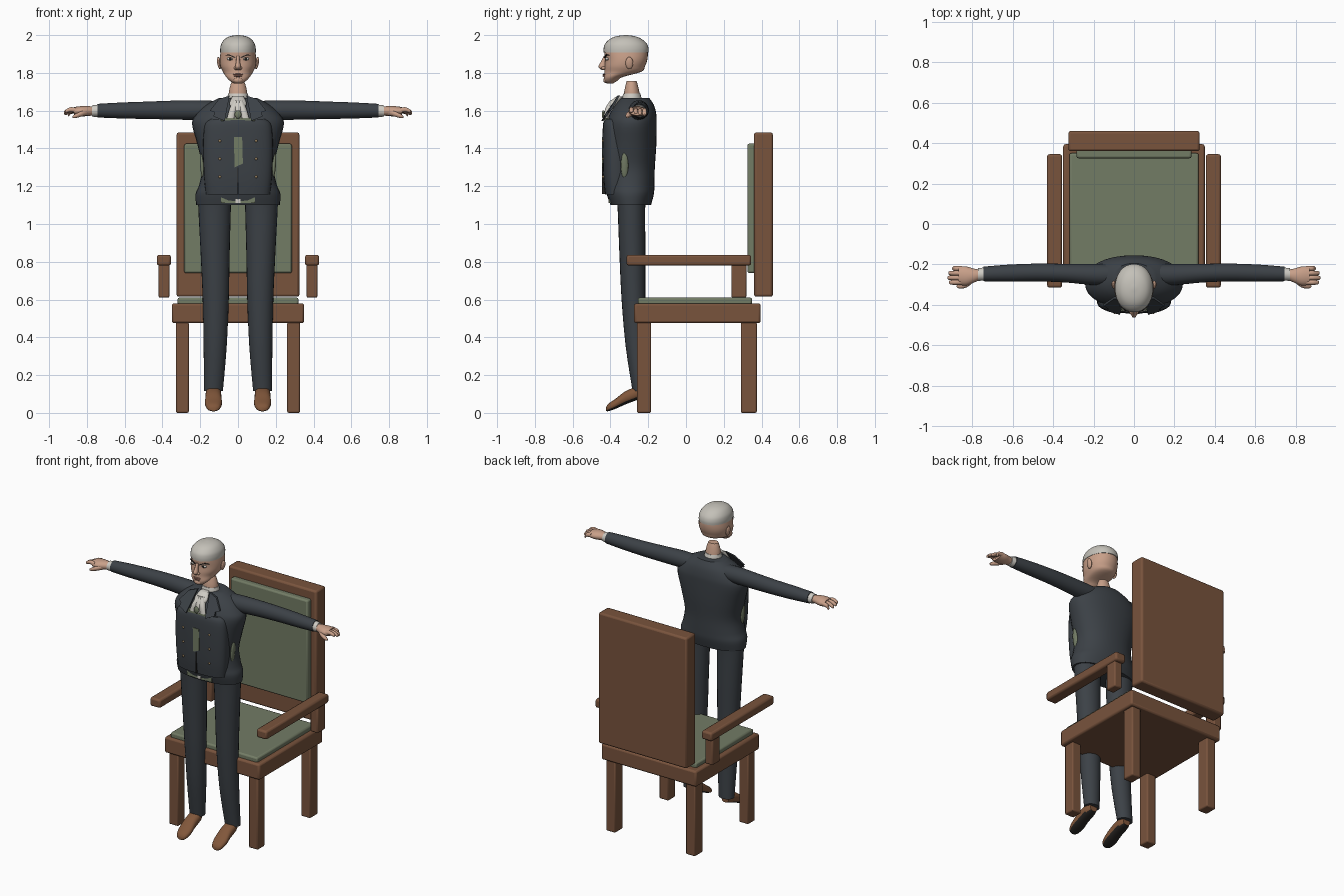
import bpy, bmesh, math
from mathutils import Matrix, Vector

if "Cube" in bpy.data.objects:
    bpy.data.objects.remove(bpy.data.objects["Cube"], do_unlink=True)


def material(name, rgb):
    m = bpy.data.materials.new(name)
    m.use_nodes = True
    m.diffuse_color = (*rgb, 1)
    m.node_tree.nodes["Principled BSDF"].inputs["Base Color"].default_value = (*rgb, 1)
    return m


WOOD = material("brown wood", (0.19, 0.087, 0.046))
GREEN = material("sage fabric", (0.17, 0.2, 0.13))
SUIT = material("charcoal cloth", (0.045, 0.053, 0.062))
SKIN = material("skin", (0.58, 0.35, 0.25))
HAIR = material("grey hair", (0.55, 0.53, 0.48))
SHIRT = material("white linen", (0.62, 0.6, 0.55))
SHOE = material("tan leather", (0.22, 0.095, 0.043))
DARK = material("near black", (0.02, 0.018, 0.016))
LIP = material("lip", (0.36, 0.17, 0.13))
BRASS = material("brass", (0.4, 0.28, 0.15))
made = []


def finish(name, bm, *mats):
    bmesh.ops.recalc_face_normals(bm, faces=bm.faces)
    mesh = bpy.data.meshes.new(name)
    bm.to_mesh(mesh)
    bm.free()
    ob = bpy.data.objects.new(name, mesh)
    bpy.context.collection.objects.link(ob)
    for m in mats:
        mesh.materials.append(m)
    made.append(ob)
    return ob


def box(name, xs, ys, zs, mat, bevel=0.01):
    """Box between pairs of limits, with softened edges."""
    lims = (xs, ys, zs)
    centre = Vector([(a + b) / 2 for a, b in lims])
    size = Vector([abs(b - a) for a, b in lims])
    bm = bmesh.new()
    bmesh.ops.create_cube(bm, size=1, matrix=Matrix.Translation(centre) @ Matrix.Diagonal((*size, 1)))
    ob = finish(name, bm, mat)
    if bevel:
        mod = ob.modifiers.new("soft edges", "BEVEL")
        mod.width, mod.segments = bevel, 2
    return ob


def ball(name, loc, radii, mat, tilt=0):
    bm = bmesh.new()
    matrix = Matrix.Translation(loc) @ Matrix.Rotation(tilt, 4, "Y") @ Matrix.Diagonal((*radii, 1))
    bmesh.ops.create_uvsphere(bm, u_segments=16, v_segments=10, radius=1, matrix=matrix)
    return finish(name, bm, mat)


def smooth_rings(rings, steps):
    """Catmull-Rom interpolation of ring values."""
    out = []
    for i in range(len(rings) - 1):
        a, b, c, d = (rings[max(0, min(len(rings) - 1, i + k))] for k in (-1, 0, 1, 2))
        for s in range(steps):
            t = s / steps
            out.append([q + t * (r - p) / 2 + t * t * (2 * p - 5 * q + 4 * r - u) / 2
                        + t ** 3 * (3 * q - p - 3 * r + u) / 2 for p, q, r, u in zip(a, b, c, d)])
    return out + [rings[-1]]


def loft(name, rings, mats, axis="Z", sides=24, square=2.0, side=1, steps=4):
    """Skin rings of (x, y, z, radius, radius) that lie across an axis."""
    bm, loops = bmesh.new(), []
    for x, y, z, ru, rv in smooth_rings(rings, steps):
        loop = []
        for k in range(sides):
            a = math.tau * k / sides
            u, v = (math.copysign(abs(f) ** (2 / square), f) for f in (math.cos(a), math.sin(a)))
            u, v = u * ru, v * rv
            off = {"Z": (u, v, 0), "X": (0, u, v), "Y": (u, 0, v)}[axis]
            loop.append(bm.verts.new(((x + off[0]) * side, y + off[1], z + off[2])))
        loops.append(loop)
    for a, b in zip(loops, loops[1:]):
        for k in range(sides):
            j = (k + 1) % sides
            bm.faces.new((a[k], a[j], b[j], b[k]))
    bm.faces.new(loops[0])
    bm.faces.new(loops[-1])
    return finish(name, bm, *(mats if isinstance(mats, tuple) else (mats,)))


def body(name, rows, mat, **kw):
    """Upright loft from rows of (height, half width, front, back)."""
    return loft(name, [(0, (f + b) / 2, z, w, (b - f) / 2) for z, w, f, b in rows], mat, **kw)


def plate(name, pts, mat, side=1, thick=0.008):
    """Thin flat polygon, thickened forwards."""
    bm = bmesh.new()
    face = bm.faces.new([bm.verts.new((x * side, y, z)) for x, y, z in pts])
    moved = bmesh.ops.extrude_face_region(bm, geom=[face])["geom"]
    bmesh.ops.translate(bm, vec=(0, -thick, 0), verts=[v for v in moved if isinstance(v, bmesh.types.BMVert)])
    return finish(name, bm, mat)


# Chair
box("seat_frame", (-0.35, 0.35), (-0.275, 0.395), (0.475, 0.58), WOOD, 0.012)
box("seat_cushion", (-0.32, 0.32), (-0.255, 0.35), (0.57, 0.61), GREEN)
box("chair_back", (-0.325, 0.325), (0.36, 0.46), (0.615, 1.485), WOOD, 0.012)
box("back_cushion", (-0.285, 0.285), (0.325, 0.37), (0.74, 1.425), GREEN)
for s, tag in ((1, "left"), (-1, "right")):
    for ys, end in (((-0.26, -0.185), "front"), ((0.29, 0.375), "back")):
        box(f"{tag}_{end}_chair_leg", (0.26 * s, 0.328 * s), ys, (0, 0.48), WOOD, 0.008)
    box(f"{tag}_armrest", (0.355 * s, 0.43 * s), (-0.315, 0.345), (0.78, 0.837), WOOD, 0.012)
    box(f"{tag}_arm_post", (0.363 * s, 0.42 * s), (0.24, 0.32), (0.61, 0.79), WOOD, 0.008)

# Coat
body("coat", [(1.1, .222, -.40, -.185), (1.16, .224, -.42, -.17), (1.21, .205, -.425, -.167),
              (1.3, .19, -.425, -.165), (1.42, .215, -.425, -.157), (1.53, .243, -.42, -.155),
              (1.58, .222, -.405, -.157), (1.63, .17, -.375, -.17), (1.668, .1, -.34, -.195)],
     SUIT, sides=32, square=2.2)
body("coat_front", [(1.155, .17, -.428, -.3), (1.25, .18, -.438, -.3), (1.4, .185, -.442, -.3),
                    (1.52, .178, -.44, -.3), (1.555, .15, -.43, -.3)], SUIT, sides=32, square=2.8)
plate("waistcoat_strip", [(-.022, -.437, 1.46), (.022, -.437, 1.46), (.026, -.437, 1.32), (-.018, -.437, 1.3)], GREEN)
box("waistcoat_hem", (-.09, .09), (-.407, -.38), (1.11, 1.165), GREEN, 0)
box("shirt_hem", (-.012, .012), (-.411, -.38), (1.11, 1.165), SHIRT, 0)
box("waistcoat_top", (-.09, .09), (-.432, -.38), (1.545, 1.562), GREEN, 0.003)
box("front_seam", (-.0015, .0015), (-.4435, -.43), (1.16, 1.3), DARK, 0)

# Neck, collar and cravat
body("neck", [(1.66, .05, -.33, -.24), (1.70, .048, -.327, -.247), (1.735, .04, -.32, -.255),
              (1.757, .032, -.314, -.262)], SKIN)
body("collar", [(1.64, .06, -.345, -.23), (1.67, .056, -.338, -.236), (1.69, .052, -.332, -.242)], SHIRT)
loft("cravat_knot", [(0, -.35, 1.675, .03, .02), (0, -.385, 1.64, .045, .025), (0, -.4, 1.61, .035, .025)], SHIRT)
for i in (-1, 0, 1):
    loft("cravat_fold", [(.012 * i, -.385, 1.655, .014, .016), (.026 * i, -.41, 1.61, .019, .018),
                         (.038 * i, -.425, 1.562, .02, .01)], SHIRT, sides=12)
ball("cravat_pin", (0, -.437, 1.58), (.018, .009, .022), GREEN)

# Parts on both sides of the figure
for s, tag in ((1, "left"), (-1, "right")):
    plate(f"{tag}_lapel", [(.045, -.35, 1.68), (.1, -.36, 1.662), (.15, -.395, 1.6), (.125, -.41, 1.592),
                           (.13, -.42, 1.57), (.07, -.437, 1.545)], SUIT, s, .012)
    ball(f"{tag}_side_panel", (.19 * s, -.325, 1.31), (.011, .02, .07), GREEN, .08 * s)
    for z in (1.25, 1.345, 1.44):
        ball(f"{tag}_button", (.096 * s, -.439, z), (.007, .006, .007), BRASS)
    loft(f"{tag}_sleeve", [(.1, -.25, 1.605, .05, .045), (.2, -.25, 1.603, .052, .052), (.34, -.243, 1.603, .046, .05),
                           (.48, -.24, 1.602, .044, .046), (.62, -.243, 1.601, .042, .042),
                           (.745, -.247, 1.6, .036, .036)], SUIT, "X", side=s)
    loft(f"{tag}_cuff", [(.735, -.247, 1.6, .033, .033), (.772, -.25, 1.598, .031, .03)], SHIRT, "X", side=s)

    # Hand
    loft(f"{tag}_palm", [(.76, -.25, 1.598, .024, .022), (.79, -.255, 1.598, .034, .026),
                         (.83, -.257, 1.597, .047, .027), (.868, -.255, 1.597, .045, .022)], SKIN, "X", side=s)
    for i, tip in enumerate((.915, .922, .918, .9)):
        y = -.289 + .023 * i
        loft(f"{tag}_finger", [(.85, y, 1.6, .012, .014), (.885, y, 1.606 - .004 * i, .012, .013),
                               (tip - .006, y, 1.598 - .006 * i, .01, .01), (tip, y, 1.596 - .006 * i, .004, .005)],
             SKIN, "X", sides=10, side=s)
    loft(f"{tag}_thumb", [(.79, -.27, 1.592, .014, .016), (.825, -.297, 1.584, .015, .015),
                          (.86, -.308, 1.572, .012, .012), (.877, -.308, 1.566, .004, .005)],
         SKIN, "X", sides=10, side=s)

    # Trousers and shoes
    loft(f"{tag}_trouser", [(.124, -.29, 1.16, .087, .08), (.124, -.289, 1.08, .086, .073),
                            (.121, -.284, .85, .077, .069), (.118, -.278, .6, .069, .063),
                            (.121, -.263, .35, .061, .056), (.13, -.241, .115, .05, .042)], SUIT, side=s)
    shoe = loft(f"{tag}_shoe", [(.13, -.423, .02, .015, .01), (.13, -.41, .029, .034, .02), (.13, -.37, .05, .045, .027),
                                (.13, -.32, .08, .042, .035), (.13, -.26, .103, .04, .035),
                                (.13, -.225, .108, .026, .027)], (SHOE, DARK), "Y", square=2.4, side=s)
    for p in shoe.data.polygons:
        p.material_index = int(p.normal.z < -0.6)

    # Ears and eyes
    ball(f"{tag}_ear", (.1 * s, -.3, 1.852), (.01, .02, .033), SKIN, .15 * s)
    ball(f"{tag}_eye", (.041 * s, -.416, 1.874), (.018, .012, .008), SHIRT)
    ball(f"{tag}_iris", (.041 * s, -.425, 1.874), (.007, .005, .007), DARK)
    plate(f"{tag}_eyebrow", [(.014, -.427, 1.884), (.05, -.418, 1.899), (.072, -.4, 1.891),
                             (.05, -.418, 1.893), (.016, -.427, 1.879)], DARK, s, .006)
    ball(f"{tag}_nostril", (.012 * s, -.437, 1.825), (.01, .012, .009), SKIN)

# Head
body("head", [(1.745, .024, -.42, -.385), (1.757, .042, -.432, -.365), (1.778, .062, -.434, -.335),
              (1.806, .08, -.432, -.236), (1.835, .093, -.431, -.217), (1.87, .097, -.428, -.205),
              (1.91, .092, -.432, -.202), (1.95, .083, -.425, -.212), (1.985, .05, -.385, -.26)],
     SKIN, sides=32, square=2.1)
body("hair", [(1.908, .094, -.436, -.198), (1.93, .094, -.436, -.198), (1.955, .088, -.428, -.208),
              (1.98, .069, -.402, -.236), (1.994, .042, -.368, -.27), (2.0, .008, -.325, -.309)],
     HAIR, sides=32, square=2.1)
loft("nose", [(0, -.428, 1.89, .009, .007), (0, -.437, 1.86, .01, .013), (0, -.443, 1.833, .015, .021),
              (0, -.436, 1.816, .012, .011)], SKIN, sides=12)
ball("upper_lip", (0, -.433, 1.792), (.027, .008, .004), LIP)
ball("lower_lip", (0, -.433, 1.784), (.022, .009, .005), LIP)
ball("chin", (0, -.424, 1.762), (.026, .014, .016), SKIN)

# Smooth curved parts while keeping hard edges
bpy.ops.object.select_all(action="DESELECT")
for ob in made:
    ob.select_set(True)
bpy.context.view_layer.objects.active = made[0]
bpy.ops.object.shade_smooth_by_angle(angle=math.radians(40))
